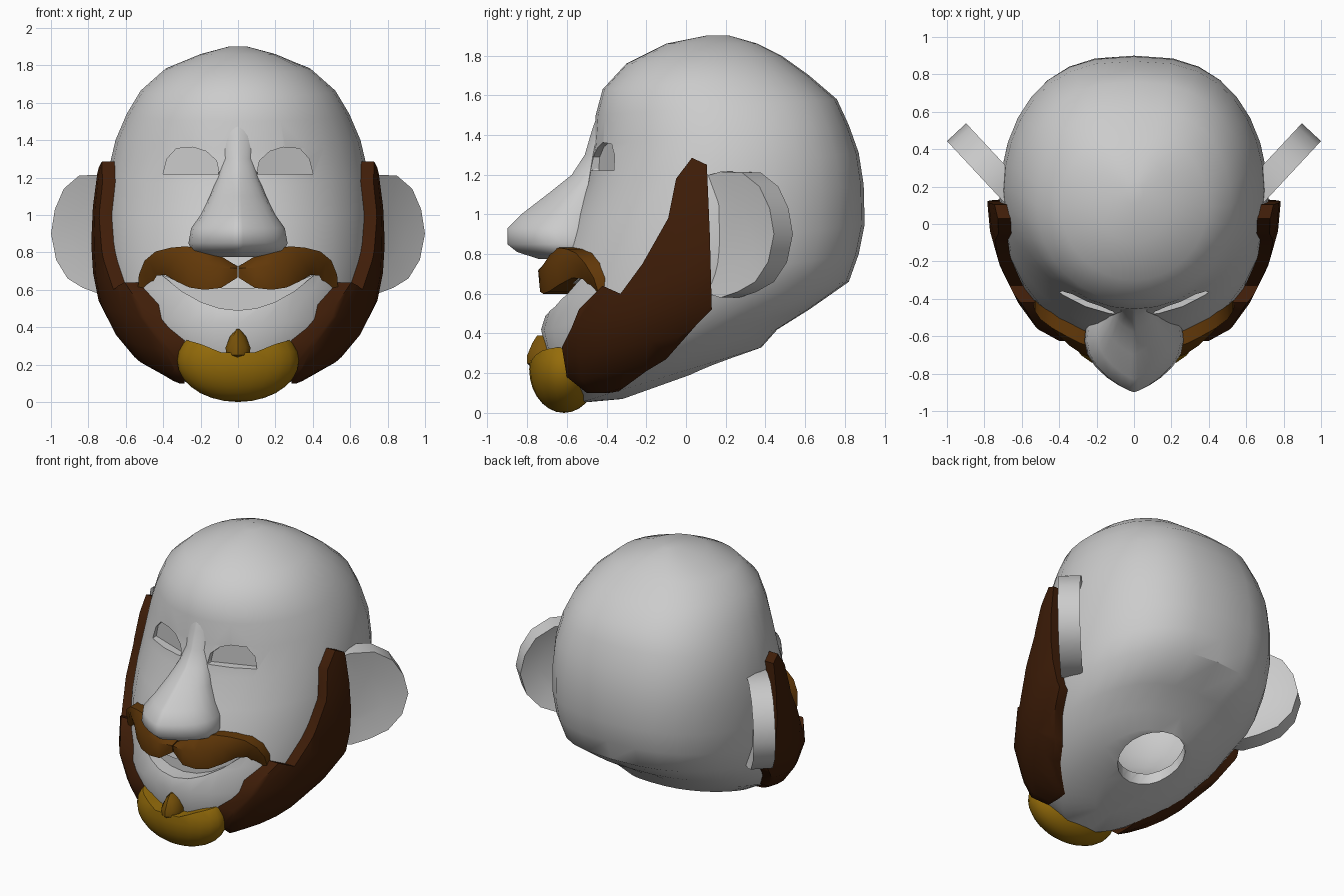
import bpy, bmesh, math
from mathutils import Vector, Matrix

cube = bpy.data.objects.get("Cube")
if cube:
    bpy.data.objects.remove(cube, do_unlink=True)


def material(name, rgb):
    m = bpy.data.materials.new(name)
    m.use_nodes = True
    m.diffuse_color = (*rgb, 1)
    m.node_tree.nodes["Principled BSDF"].inputs["Base Color"].default_value = (*rgb, 1)
    return m


GREY = material("pale grey", (.6, .6, .6))
BEARD = material("dark brown", (.05, .0125, .0025))
TASH = material("mid brown", (.12, .039, .0025))
GOLD = material("golden yellow", (.3, .15, .003))
OCHRE = material("ochre", (.2, .09, .003))


def to_object(name, bm):
    bmesh.ops.recalc_face_normals(bm, faces=bm.faces[:])
    mesh = bpy.data.meshes.new(name)
    bm.to_mesh(mesh)
    bm.free()
    ob = bpy.data.objects.new(name, mesh)
    bpy.context.collection.objects.link(ob)
    return ob


def loft(name, rings):
    """Closed skin through rings that all have the same number of points."""
    bm = bmesh.new()
    loops = [[bm.verts.new(p) for p in r] for r in rings]
    n = len(loops[0])
    for a, b in zip(loops, loops[1:]):
        for i in range(n):
            j = (i + 1) % n
            bm.faces.new((a[i], a[j], b[j], b[i]))
    bm.faces.new(loops[0])
    bm.faces.new(loops[-1])
    return to_object(name, bm)


def ball(name, centre, radii):
    bm = bmesh.new()
    bmesh.ops.create_uvsphere(bm, u_segments=24, v_segments=14, radius=1)
    bm.transform(Matrix.Translation(centre) @ Matrix.Diagonal((*radii, 1)))
    return to_object(name, bm)


def ring(fy, fz, by, bz, w, front=1, back=.76, n=32):
    """Oval from a front point to a back point, with its own front and back roundness."""
    pts = []
    for i in range(n):
        t = math.tau * i / n
        c, s = math.cos(t), math.sin(t)
        k = (1 - c) / 2
        x = math.copysign(abs(s) ** (front if c > 0 else back), s) * w
        pts.append((x, fy + (by - fy) * k, fz + (bz - fz) * k))
    return pts


def apply(ob, kind, **settings):
    m = ob.modifiers.new(kind, kind)
    for key, value in settings.items():
        setattr(m, key, value)
    bpy.context.view_layer.objects.active = ob
    bpy.ops.object.modifier_apply(modifier=m.name)


def boolean(ob, cutter, operation="DIFFERENCE"):
    cutter.hide_render = True
    apply(ob, "BOOLEAN", object=cutter, operation=operation, solver="EXACT")
    bpy.data.objects.remove(cutter, do_unlink=True)


def finish(ob, mat, angle=35):
    ob.data.materials.clear()
    ob.data.materials.append(mat)
    for p in ob.data.polygons:
        p.material_index = 0
    bpy.ops.object.select_all(action="DESELECT")
    ob.select_set(True)
    bpy.context.view_layer.objects.active = ob
    bpy.ops.object.shade_smooth_by_angle(angle=math.radians(angle))


# Head sections: front y, front z, back y, back z, half width
HEAD = [
    (-.32, .07, .24, .27, .16), (-.54, .05, .38, .33, .35),
    (-.64, .12, .46, .42, .50), (-.69, .25, .62, .52, .60),
    (-.73, .42, .82, .66, .68), (-.68, .58, .87, .80, .71),
    (-.65, .75, .90, .95, .72), (-.58, .95, .895, 1.15, .715),
    (-.505, 1.15, .87, 1.31, .695), (-.465, 1.35, .82, 1.45, .655),
    (-.455, 1.50, .76, 1.58, .595), (-.42, 1.63, .62, 1.70, .52),
    (-.30, 1.76, .48, 1.80, .39), (-.10, 1.86, .36, 1.86, .20),
    (.10, 1.90, .22, 1.90, .05),
]


def head_skin(name, d=0):
    return loft(name, [ring(fy - d, fz, by + d, bz, w + d) for fy, fz, by, bz, w in HEAD])


head = head_skin("head")

# Hollow inside and neck opening
boolean(head, ball("cavity", (0, .02, .86), (.55, .47, .62)))
boolean(head, loft("neck_hole", [ring(-.04, z, .38, z, .215, 1, 1, 20) for z in (-.1, .5)]))

# Eye sockets with sloping floors
EYE = [(.1, 1.22), (.115, 1.29), (.17, 1.34), (.24, 1.362), (.33, 1.355), (.38, 1.3), (.4, 1.22)]
for side in (1, -1):
    boolean(head, loft("eye_cutter", [
        [(side * x, -1, z) for x, z in EYE],
        [(side * x, .38 * x - .478, z) for x, z in EYE]]))

# Smiling mouth recess with a curved floor
smile = [(x / 10, .49 + .19 * (x / 4.1) ** 2) for x in (-4.1, -3, -2, -1, 0, 1, 2, 3, 4.1)]
smile += [(.3, .635), (.15, .61), (0, .605), (-.15, .61), (-.3, .635)]
boolean(head, loft("mouth_cutter", [
    [(x, -1, z) for x, z in smile],
    [(x, .5 * x * x - .6, z) for x, z in smile]]))
finish(head, GREY)

# Nose: z, front y, half width
NOSE = [(1.52, -.44, .1), (1.42, -.475, .09), (1.3, -.51, .085), (1.2, -.575, .11),
        (1.1, -.7, .15), (1.0, -.83, .2), (.93, -.9, .25), (.85, -.9, .265),
        (.81, -.85, .25), (.775, -.74, .19)]
nose = loft("nose", [ring(y, z, -.35, z, w, 1.7, .8, 24) for z, y, w in NOSE])
finish(nose, GREY, 60)

# Ears: angled plates, slightly dished on both faces
EAR = [(-.06, 1.18), (.1, 1.215), (.25, 1.21), (.37, 1.14), (.44, 1.03), (.47, .9),
       (.43, .76), (.34, .66), (.22, .61), (.1, .58), (-.06, .62)]
along, facing = Vector((.68, .73, 0)), Vector((.73, -.68, 0))


def ear_ring(scale, depth):
    return [Vector((.68, .1, 0)) + along * (.2 + (u - .2) * scale) + facing * depth
            + Vector((0, 0, .9 + (z - .9) * scale)) for u, z in EAR]


ears = loft("ears", [ear_ring(.55, -.1), ear_ring(1, -.14), ear_ring(1, 0), ear_ring(.5, -.02)])
apply(ears, "MIRROR")
finish(ears, GREY, 50)

# Side beard: a thick layer over the jaw, trimmed to a side outline
JAW = [(.03, 1.285), (.105, 1.25), (.12, .9), (.13, .52), (.05, .44), (-.1, .27), (-.2, .21),
       (-.35, .1), (-.5, .1), (-.6, .18), (-.625, .33), (-.58, .42), (-.54, .52), (-.42, .64),
       (-.33, .6), (-.22, .75), (-.09, .98), (-.05, 1.18)]
beard = head_skin("side_beard", .065)
boolean(beard, loft("jaw_outline", [[(x, y, z) for y, z in JAW] for x in (.285, 1.2)]), "INTERSECT")
boolean(beard, head_skin("jaw_core", -.03))
apply(beard, "MIRROR")
finish(beard, BEARD, 60)

# Chin beard with a dipped upper edge
CHIN = [(-.4, .35), (-.29, .335), (-.2, .31), (-.09, .265), (.09, .265), (.2, .31),
        (.29, .335), (.4, .35), (.4, -.1), (-.4, -.1)]
chin = ball("chin_beard", (0, -.615, .22), (.325, .175, .22))
boolean(chin, loft("chin_outline", [[(x, y, z) for x, z in CHIN] for y in (-1, -.2)]), "INTERSECT")
finish(chin, GOLD)

# Small tuft under the lip
TUFT = [(.39, -.75, .01), (.35, -.775, .045), (.29, -.8, .07), (.25, -.8, .065), (.23, -.78, .03)]
tuft = loft("chin_tuft", [ring(y, z, -.62, z, w, 1, 1, 10) for z, y, w in TUFT])
finish(tuft, OCHRE, 45)

# Moustache: x at top, x at bottom, front y, top z, bottom z, backward lean of the top
TASH_STEPS = [(.003, .003, -.71, .725, .665, .03), (.1, .09, -.735, .785, .61, .05),
              (.19, .18, -.72, .82, .6, .05), (.28, .26, -.69, .832, .612, .05),
              (.36, .33, -.64, .825, .645, .04), (.44, .39, -.575, .805, .68, .02),
              (.5, .435, -.52, .755, .675, .01), (.53, .46, -.475, .68, .63, .01),
              (.535, .49, -.44, .6, .585, 0)]
sections = []
for xt, xb, y, zt, zb, lean in TASH_STEPS:
    xm, zm = (xt + xb) / 2, (zt + zb) / 2
    sections.append([(xt, y + .16, zt), (xt, y + lean, zt), (xm, y - .01, zm + .02),
                     (xb, y, zb), (xb, y + .16, zb)])
moustache = loft("moustache", sections)
apply(moustache, "MIRROR")
finish(moustache, TASH, 50)
